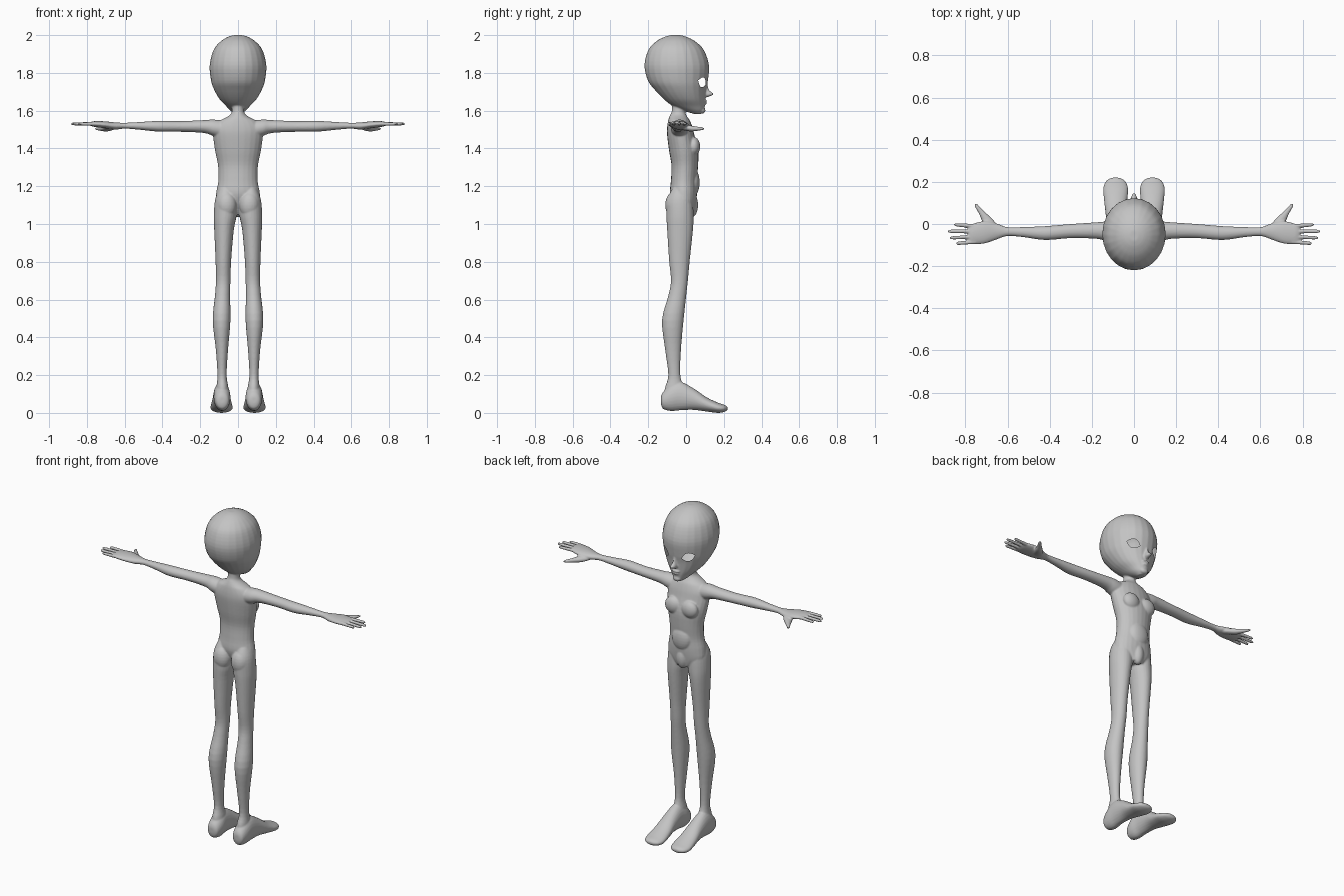
import bpy
import bmesh
import math
from mathutils import Vector

default_cube = bpy.data.objects.get("Cube")
if default_cube:
    bpy.data.objects.remove(default_cube, do_unlink=True)

SIDES = 24
STEPS = 4
bm = bmesh.new()


def spline(p, q, r, s, t):
    """Smooth value between q and r."""
    return q + 0.5 * t * (r - p + t * (2 * p - 5 * q + 4 * r - s + t * (3 * (q - r) + s - p)))


def refine(rings):
    """Add in-between rings along a smooth curve."""
    last = len(rings) - 1
    result = []
    for i in range(last):
        four = [rings[max(i - 1, 0)], rings[i], rings[i + 1], rings[min(i + 2, last)]]
        for k in range(STEPS):
            result.append([spline(*values, k / STEPS) for values in zip(*four)])
    result.append(list(rings[-1]))
    return result


def loft(rings, axis="z", side=1):
    """Closed tube; a ring is (position, first min, first max, second min, second max)."""
    loops = []
    for pos, a0, a1, b0, b1 in refine(rings):
        loop = []
        for k in range(SIDES):
            angle = math.tau * k / SIDES
            a = (a0 + a1) / 2 + (a1 - a0) / 2 * math.cos(angle)
            b = (b0 + b1) / 2 + (b1 - b0) / 2 * math.sin(angle)
            x, y, z = {"x": (pos, a, b), "y": (a, pos, b), "z": (a, b, pos)}[axis]
            loop.append(bm.verts.new((x * side, y, z)))
        loops.append(loop)
    faces = [bm.faces.new(loops[0]), bm.faces.new(loops[-1][::-1])]
    for low, high in zip(loops, loops[1:]):
        for k in range(SIDES):
            n = (k + 1) % SIDES
            faces.append(bm.faces.new((low[k], high[k], high[n], low[n])))
    bmesh.ops.recalc_face_normals(bm, faces=faces)


def symmetric_loft(rings):
    """Upright tube centred on the middle; a ring is (height, half width, back, front)."""
    loft([(z, -w, w, back, front) for z, w, back, front in rings])


def blob(centre, size):
    """Soft ellipsoid for muscle and face forms."""
    made = bmesh.ops.create_uvsphere(bm, u_segments=SIDES, v_segments=SIDES // 2, radius=1)
    for v in made["verts"]:
        v.co = Vector(c + p * s for c, p, s in zip(centre, v.co, size))


# Head: large round skull narrowing to a small chin
symmetric_loft([
    (2.0, .02, -.08, -.03), (1.99, .055, -.115, .005), (1.965, .094, -.16, .052),
    (1.92, .13, -.2, .095), (1.84, .15, -.22, .122), (1.76, .143, -.202, .116),
    (1.71, .126, -.165, .107), (1.66, .097, -.117, .102), (1.625, .064, -.07, .1),
    (1.6, .04, -.01, .095), (1.583, .018, .04, .08)])

# Nose, lips and chin
symmetric_loft([
    (1.75, .008, .08, .112), (1.71, .011, .08, .122), (1.69, .015, .08, .146),
    (1.68, .014, .08, .137), (1.67, .006, .08, .108)])
blob((0, .098, 1.652), (.026, .013, .007))
blob((0, .096, 1.637), (.022, .013, .007))
blob((0, .085, 1.602), (.025, .018, .018))

# Neck and torso
symmetric_loft([
    (1.65, .03, -.075, -.005), (1.6, .032, -.075, -.005), (1.58, .04, -.083, 0),
    (1.563, .065, -.09, .01), (1.545, .1, -.095, .022), (1.51, .128, -.1, .035),
    (1.47, .132, -.1, .045), (1.39, .122, -.09, .065), (1.31, .106, -.077, .064),
    (1.23, .104, -.08, .058), (1.16, .116, -.085, .058), (1.1, .112, -.065, .052),
    (1.05, .05, -.035, .045)])
blob((0, .042, 1.22), (.06, .03, .07))
blob((0, .03, 1.1), (.035, .034, .065))

for side in (1, -1):
    # Chest and buttocks
    blob((side * .055, .042, 1.41), (.052, .033, .05))
    blob((side * .06, -.065, 1.1), (.052, .045, .07))

    # Leg from hip to ankle
    loft([
        (1.19, .03, .1, -.07, .02), (1.13, .012, .121, -.1, .034),
        (1.05, .007, .128, -.104, .04), (.97, .022, .126, -.1, .037),
        (.81, .036, .119, -.09, .02), (.7, .04, .117, -.08, .01),
        (.62, .042, .122, -.094, .001), (.49, .04, .134, -.127, -.013),
        (.33, .053, .117, -.11, -.027), (.2, .06, .109, -.094, -.03),
        (.13, .05, .115, -.112, -.01), (.06, .045, .12, -.115, 0)], "z", side)

    # Long flat foot
    loft([
        (-.133, .07, .1, .05, .085), (-.122, .05, .118, .022, .11),
        (-.08, .04, .128, .01, .15), (-.03, .043, .13, .014, .165),
        (.04, .04, .134, .016, .13), (.11, .032, .142, .007, .082),
        (.17, .028, .146, 0, .054), (.205, .042, .132, .006, .042),
        (.22, .07, .105, .016, .032)], "y", side)

    # Arm and palm
    loft([
        (.06, -.08, .01, 1.45, 1.545), (.13, -.08, .012, 1.466, 1.553),
        (.18, -.07, .008, 1.482, 1.55), (.3, -.067, 0, 1.488, 1.545),
        (.42, -.076, -.01, 1.489, 1.546), (.52, -.063, -.014, 1.499, 1.54),
        (.6, -.057, -.015, 1.505, 1.536), (.65, -.073, .002, 1.5, 1.538),
        (.71, -.093, .014, 1.508, 1.544), (.765, -.096, .002, 1.515, 1.544),
        (.785, -.086, -.01, 1.522, 1.538)], "x", side)

    # Four fingers: base y, tip y, tip x
    for base, tip, reach in ((-.01, -.003, .855), (-.035, -.035, .885),
                             (-.06, -.066, .875), (-.085, -.092, .845)):
        rings = []
        for t, radius in ((0, .01), (.3, .0095), (.6, .009), (.9, .008), (1, .004)):
            x = .75 + (reach - .75) * t
            y = base + (tip - base) * t
            rings.append((x, y - radius, y + radius, 1.53 - radius, 1.53 + radius))
        loft(rings, "x", side)

    # Thumb
    loft([
        (-.03, .63, .7, 1.5, 1.53), (.02, .668, .724, 1.49, 1.522),
        (.05, .7, .737, 1.492, 1.517), (.08, .73, .754, 1.496, 1.513),
        (.097, .745, .758, 1.5, 1.509)], "y", side)

# Fuse all forms into one smooth skin
mesh = bpy.data.meshes.new("body")
bm.to_mesh(mesh)
bm.free()
body = bpy.data.objects.new("body", mesh)
bpy.context.collection.objects.link(body)
fuse = body.modifiers.new("fuse", "REMESH")
fuse.mode = "VOXEL"
fuse.voxel_size = 0.0045
soften = body.modifiers.new("soften", "SMOOTH")
soften.factor = 0.5
soften.iterations = 4
graph = bpy.context.evaluated_depsgraph_get()
skin = bpy.data.meshes.new_from_object(body.evaluated_get(graph))
body.modifiers.clear()
body.data = skin
bpy.data.meshes.remove(mesh)
skin.name = "body"

# Open almond eye holes, outer corners raised
bm = bmesh.new()
bm.from_mesh(skin)
for side in (1, -1):
    centre = Vector((side * .077, .088, 1.75))
    out = Vector((side * .55, .83, 0)).normalized()
    along = Vector((side * .83, -.55, .3)).normalized()
    up = out.cross(along).normalized()
    if up.z < 0:
        up.negate()
    spans = [-1 + k / 4 for k in range(9)]
    outline = [(u, 1 - u * u) for u in spans] + [(-u, u * u - 1) for u in spans[1:-1]]
    points = [centre + along * u * .038 + up * v * .026 for u, v in outline]
    inside = [f for f in bm.faces
              if f.normal.dot(out) > 0 and (f.calc_center_median() - centre).length < .07]
    for p, q in zip(points, points[1:] + points[:1]):
        normal = (q - p).cross(out).normalized()
        if normal.dot(centre - p) > 0:
            normal.negate()
        parts = set(inside)
        for f in inside:
            parts.update(f.edges)
            parts.update(f.verts)
        cut = bmesh.ops.bisect_plane(bm, geom=list(parts), dist=1e-6,
                                     plane_co=p, plane_no=normal)
        inside = [f for f in cut["geom"] if isinstance(f, bmesh.types.BMFace)
                  and normal.dot(f.calc_center_median() - p) < 0]
    bmesh.ops.delete(bm, geom=inside, context="FACES")
bm.to_mesh(skin)
bm.free()
skin.shade_smooth()

# Plain grey skin
grey = bpy.data.materials.new("grey_skin")
grey.use_nodes = True
colour = (.55, .55, .55, 1)
grey.diffuse_color = colour
grey.node_tree.nodes["Principled BSDF"].inputs["Base Color"].default_value = colour
skin.materials.clear()
skin.materials.append(grey)
